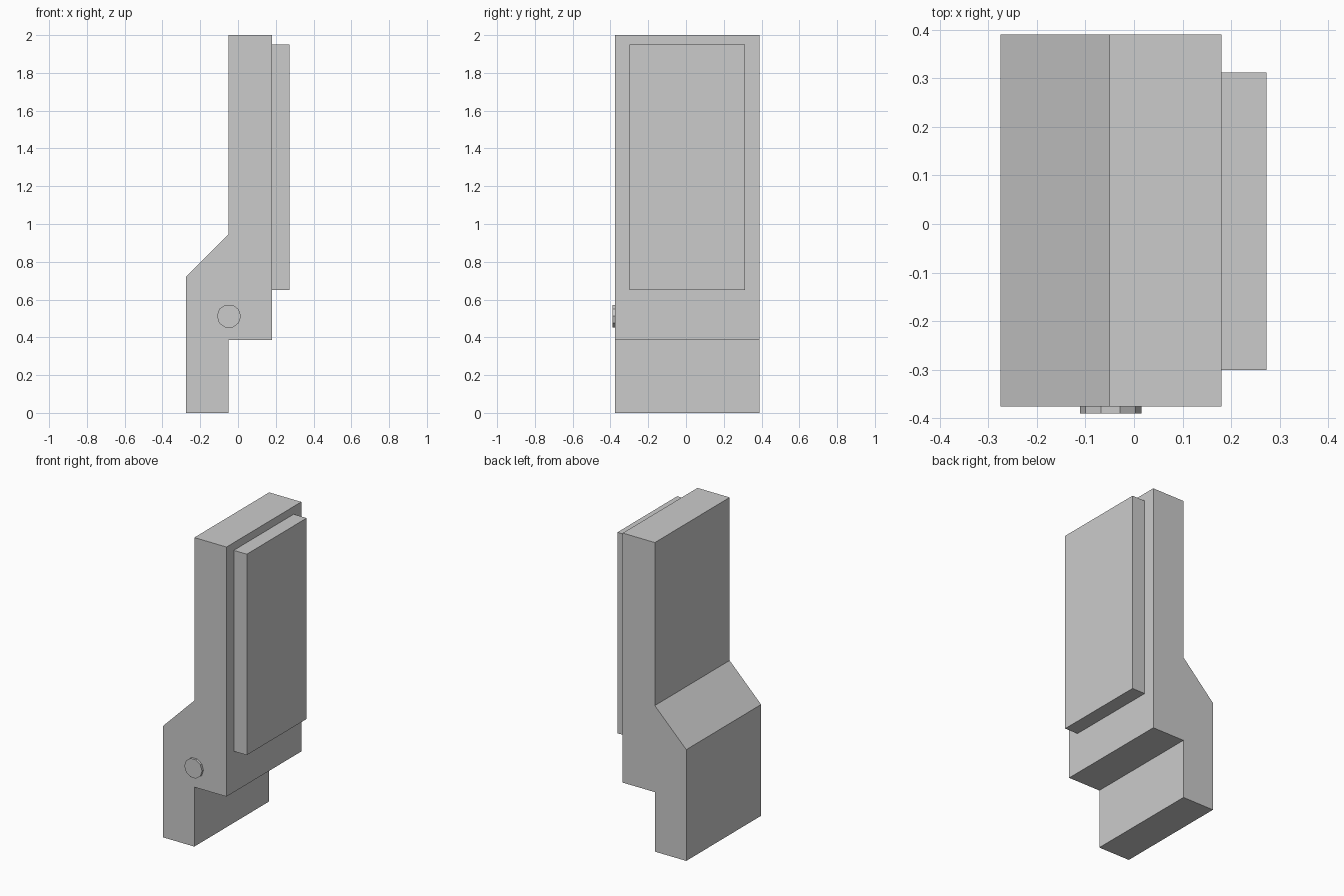
import bpy
import bmesh
from math import cos, sin, tau
from mathutils import Vector

cube = bpy.data.objects.get("Cube")
if cube:
    bpy.data.objects.remove(cube, do_unlink=True)

grey = bpy.data.materials.new("plain_grey")
grey.use_nodes = True
colour = (0.6, 0.6, 0.6, 1)
grey.diffuse_color = colour
grey.node_tree.nodes["Principled BSDF"].inputs["Base Color"].default_value = colour


def extrude_profile(name, profile, front, back):
    """Extrude an (x, z) outline along y into a solid part."""
    bm = bmesh.new()
    face = bm.faces.new([bm.verts.new((x, front, z)) for x, z in profile])
    result = bmesh.ops.extrude_face_region(bm, geom=[face])
    moved = [g for g in result["geom"] if isinstance(g, bmesh.types.BMVert)]
    bmesh.ops.translate(bm, verts=moved, vec=Vector((0, back - front, 0)))
    bmesh.ops.recalc_face_normals(bm, faces=bm.faces)
    mesh = bpy.data.meshes.new(name)
    bm.to_mesh(mesh)
    bm.free()
    mesh.materials.append(grey)
    obj = bpy.data.objects.new(name, mesh)
    bpy.context.collection.objects.link(obj)
    return obj


# Stepped upright body with a sloping shoulder
body = [(-0.275, 0), (-0.05, 0), (-0.05, 0.385), (0.18, 0.385),
        (0.18, 2), (-0.05, 2), (-0.05, 0.945), (-0.275, 0.72)]
extrude_profile("body", body, -0.375, 0.39)

# Raised pad on the left face
pad = [(0.18, 0.65), (0.273, 0.65), (0.273, 1.95), (0.18, 1.95)]
extrude_profile("raised_pad", pad, -0.30, 0.312)

# Ten-sided pivot button on the front
sides, radius = 10, 0.0635
button = [(-0.048 + radius * cos(tau * i / sides),
           0.512 + radius * sin(tau * i / sides)) for i in range(sides)]
extrude_profile("pivot_button", button, -0.39, -0.375)
